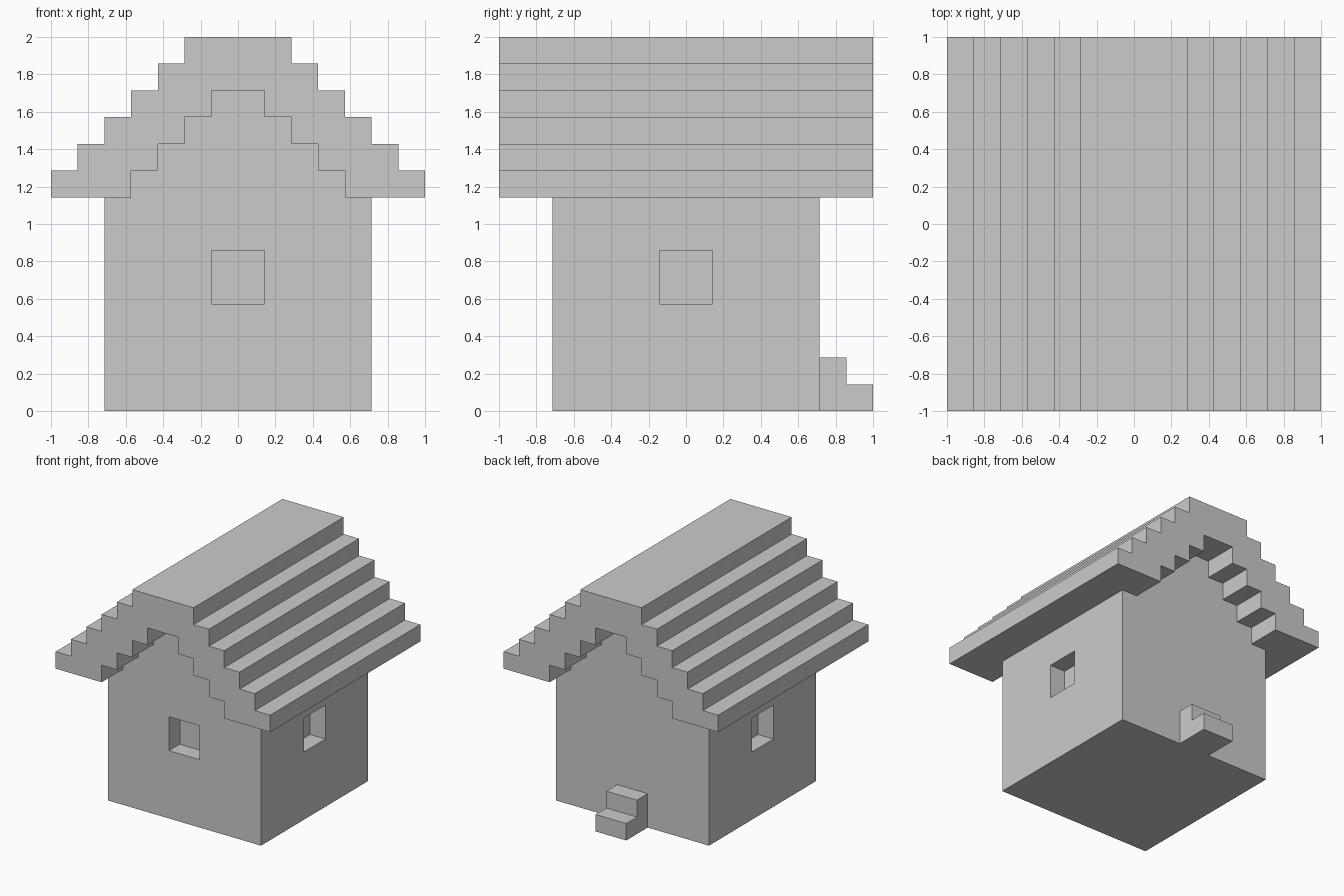
import bpy
import bmesh

if "Cube" in bpy.data.objects:
    bpy.data.objects.remove(bpy.data.objects["Cube"])

U = 1 / 7  # grid step of the blocky design


def new_object(name, bm):
    bmesh.ops.recalc_face_normals(bm, faces=bm.faces[:])
    mesh = bpy.data.meshes.new(name)
    bm.to_mesh(mesh)
    bm.free()
    obj = bpy.data.objects.new(name, mesh)
    bpy.context.collection.objects.link(obj)
    return obj


def extrude_profile(name, points, axis, start, end):
    """Extrude a (side, height) outline along x or y, all in grid steps."""
    bm = bmesh.new()
    place = (lambda s, z: (s, start, z)) if axis == 'y' else (lambda s, z: (start, s, z))
    face = bm.faces.new([bm.verts.new([c * U for c in place(*p)]) for p in points])
    grown = bmesh.ops.extrude_face_region(bm, geom=[face])['geom']
    length = (end - start) * U
    offset = (0, length, 0) if axis == 'y' else (length, 0, 0)
    bmesh.ops.translate(bm, vec=offset,
                        verts=[v for v in grown if isinstance(v, bmesh.types.BMVert)])
    return new_object(name, bm)


def stairs(half_width, z, count):
    """Right-hand stepped slope, each step one unit narrower and higher."""
    pts = []
    for i in range(count):
        pts += [(half_width - i, z + i), (half_width - i, z + i + 1)]
    return pts


def mirror(pts):
    return [(-x, z) for x, z in reversed(pts)]


# House body with stepped gables
gable = stairs(4, 8, 4)
wall = [(5, 0), (5, 8)] + gable
body = extrude_profile("house_body", wall + mirror(wall), 'y', -5, 5)

# Stepped roof shell
outer = stairs(7, 8, 6)
extrude_profile("roof", outer + mirror(outer) + mirror(gable)[::-1] + gable[::-1],
                'y', -7, 7)

# Back doorsteps
extrude_profile("doorsteps", [(5, 0), (7, 0), (7, 1), (6, 1), (6, 2), (5, 2)],
                'x', -1, 1)

# Recessed windows: front, right, left
bm = bmesh.new()
for x, y in ((0, -5), (5, 0), (-5, 0)):
    cube = bmesh.ops.create_cube(bm, size=2 * U)
    bmesh.ops.translate(bm, verts=cube['verts'], vec=(x * U, y * U, 5 * U))
cutter = new_object("window_cutter", bm)
cutter.hide_render = True
cutter.display_type = 'WIRE'

cut = body.modifiers.new("windows", 'BOOLEAN')
cut.operation = 'DIFFERENCE'
cut.solver = 'EXACT'
cut.object = cutter
